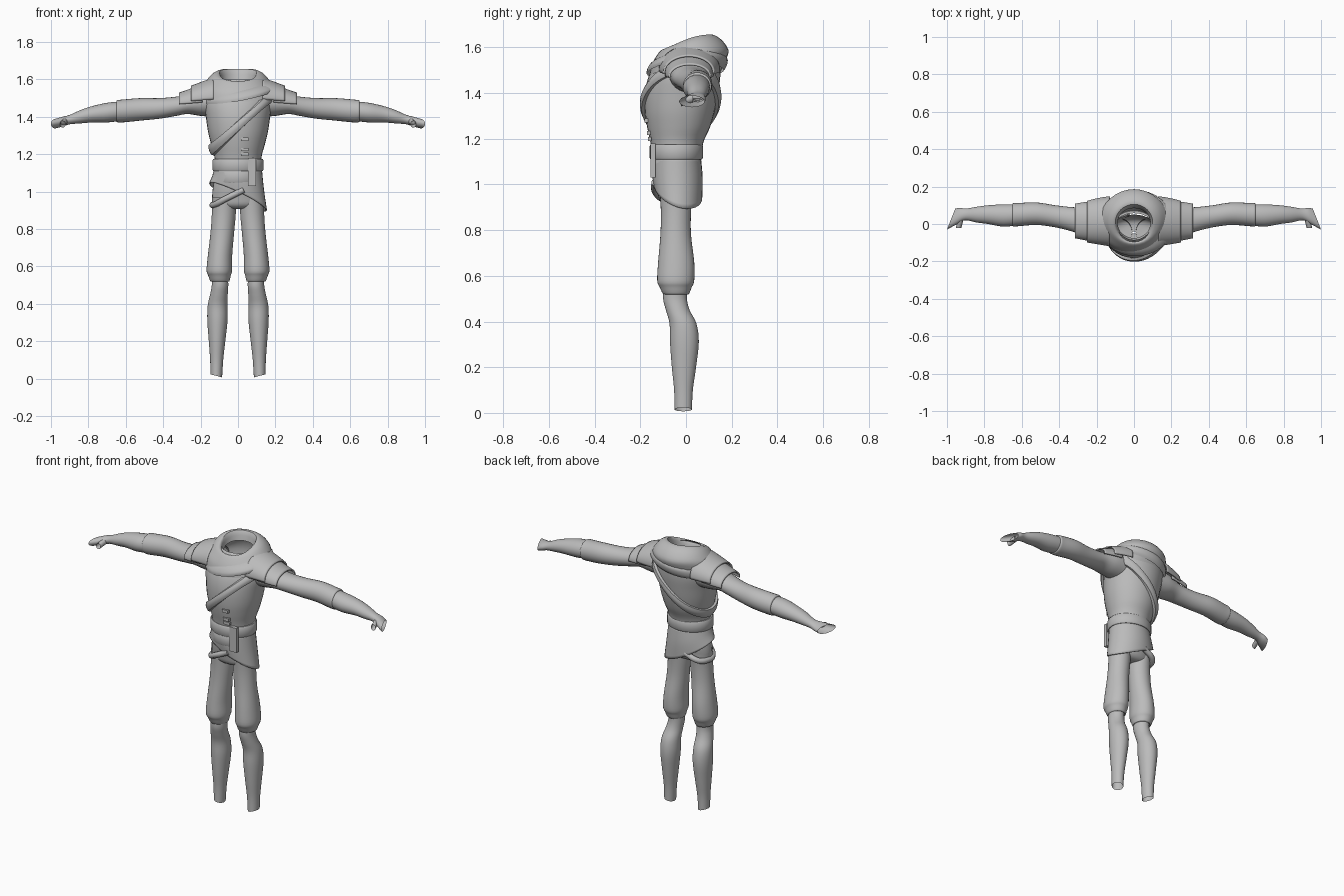
import bpy, bmesh, math
from mathutils import Vector

if "Cube" in bpy.data.objects:
    bpy.data.objects.remove(bpy.data.objects["Cube"])

N = 32
cloth = bpy.data.materials.new("grey_cloth")
cloth.diffuse_color = (0.5, 0.5, 0.5, 1)
cloth.use_nodes = True
cloth.node_tree.nodes["Principled BSDF"].inputs["Base Color"].default_value = cloth.diffuse_color


def finish(ob, angle=40):
    ob.data.materials.append(cloth)
    bpy.ops.object.select_all(action='DESELECT')
    ob.select_set(True)
    bpy.context.view_layer.objects.active = ob
    bpy.ops.object.shade_smooth_by_angle(angle=math.radians(angle))
    return ob


def skin(name, rows, closed=True, loop=False, thick=0):
    """Bridge rows of points into one surface."""
    bm = bmesh.new()
    vs = [[bm.verts.new(p) for p in r] for r in rows]
    n = len(rows[0])
    for i in range(len(rows) if loop else len(rows) - 1):
        a, b = vs[i], vs[(i + 1) % len(rows)]
        for j in range(n if closed else n - 1):
            k = (j + 1) % n
            bm.faces.new((a[j], a[k], b[k], b[j]))
    bmesh.ops.recalc_face_normals(bm, faces=bm.faces)
    me = bpy.data.meshes.new(name)
    bm.to_mesh(me)
    bm.free()
    ob = bpy.data.objects.new(name, me)
    bpy.context.collection.objects.link(ob)
    if thick:
        m = ob.modifiers.new("thickness", 'SOLIDIFY')
        m.thickness, m.offset = thick, 0
    return finish(ob)


def smooth(keys, steps=4):
    """Catmull-Rom interpolation of key tuples."""
    out = []
    for i in range(len(keys) - 1):
        p = [keys[max(0, min(len(keys) - 1, i + d))] for d in (-1, 0, 1, 2)]
        for s in range(steps):
            t = s / steps
            out.append(tuple(0.5 * (2 * b + (c - a) * t + (2 * a - 5 * b + 4 * c - d) * t * t
                                    + (3 * b - a - 3 * c + d) * t ** 3) for a, b, c, d in zip(*p)))
    return out + [keys[-1]]


def ring(hw, yf, yb, zf, zs, zb, tilt=0, cx=0):
    """Oval around z with its own front, side and back heights."""
    pts = []
    for j in range(N):
        c, s = math.cos(math.tau * j / N), math.sin(math.tau * j / N)
        z = zs + s * (zb - zf) / 2 + s * s * ((zb + zf) / 2 - zs) + tilt * c
        pts.append((cx + hw * c, (yf + yb) / 2 + (yb - yf) / 2 * s, z))
    return pts


def flat(z, yf, yb, hw, cx=0):
    return ring(hw, yf, yb, z, z, z, 0, cx)


def limb_ring(x, y0, y1, z0, z1, skew, side, a0=0, a1=math.tau, n=24):
    """Oval around x, for arms and shoulder caps."""
    count = n if a1 - a0 > 6 else n + 1
    pts = []
    for j in range(count):
        a = a0 + (a1 - a0) * j / n
        pts.append((side * (x - skew * math.cos(a)), (y0 + y1) / 2 + (y1 - y0) / 2 * math.cos(a),
                    (z0 + z1) / 2 + (z1 - z0) / 2 * math.sin(a)))
    return pts


# torso: height, front, back, half width
torso = smooth([(1.08, -.14, .06, .122), (1.18, -.155, .075, .125), (1.25, -.17, .105, .143),
                (1.32, -.18, .125, .16), (1.40, -.18, .14, .172), (1.47, -.165, .15, .182),
                (1.53, -.135, .15, .172), (1.58, -.10, .135, .13), (1.60, -.085, .11, .10)])
skin("tunic_torso", [flat(*r) for r in torso])


def torso_point(a, z, off):
    for r, q in zip(torso, torso[1:]):
        if z <= q[0]:
            break
    t = max(0, min(1, (z - r[0]) / (q[0] - r[0])))
    _, yf, yb, hw = [u + (v - u) * t for u, v in zip(r, q)]
    return ((hw + off) * math.cos(a), (yf + yb) / 2 + ((yb - yf) / 2 + off) * math.sin(a), z)


# diagonal strap from the left shoulder to the right hip
strap = [[] for _ in range(6)]
for j in range(64):
    a = math.tau * j / 64
    lo, hi = 1.1, 1.6
    for _ in range(30):
        mid = (lo + hi) / 2
        lo, hi = (mid, hi) if mid < 1.35 + .94 * torso_point(a, mid, 0)[0] else (lo, mid)
    for row, (dz, off) in zip(strap, ((-.03, 0), (-.027, .014), (-.01, .02), (.01, .02), (.027, .014), (.03, 0))):
        row.append(torso_point(a, lo + dz, off))
skin("chest_strap", strap, loop=True)

# cowl: half width, front, back, then front, side and back heights
cowl = [(.195, -.16, .15, 1.48, 1.51, 1.49), (.19, -.15, .175, 1.525, 1.56, 1.545),
        (.168, -.128, .185, 1.565, 1.595, 1.59), (.135, -.105, .15, 1.59, 1.63, 1.638),
        (.10, -.09, .105, 1.575, 1.635, 1.655), (.088, -.075, .085, 1.53, 1.58, 1.60)]
skin("cowl", [ring(*r) for r in smooth(cowl)])
# draped fold lying over the left shoulder
skin("cowl_fold", [ring(*r) for r in smooth([
    (.195, -.172, .165, 1.485, 1.505, 1.50, .035, .01), (.20, -.17, .178, 1.505, 1.525, 1.52, .035, .01),
    (.185, -.152, .182, 1.53, 1.55, 1.55, .03, .005), (.16, -.12, .16, 1.55, 1.575, 1.57, .02, 0)])])

# belts: stepped bands around the waist
for name, z0, z1, out in (("upper_belt", 1.11, 1.175, .012), ("lower_belt", 1.045, 1.112, .004)):
    rows = [flat(z, -.143 - o, .058 + o, .12 + o)
            for z, o in ((z0, 0), (z0, out), (z0 + .008, out + .005), (z1 - .008, out + .005), (z1, out), (z1, 0))]
    skin(name, rows)

# slanted skirt and the hips beneath it
skin("tunic_skirt", [ring(*r) for r in smooth([
    (.125, -.148, .062, 1.12, 1.12, 1.12, 0), (.136, -.147, .07, 1.055, 1.045, 1.03, -.035),
    (.152, -.138, .068, 1.0, .972, .94, -.072)])], thick=.006)
skin("trouser_hips", [flat(*r) for r in smooth([
    (1.1, -.135, .05, .12), (1.03, -.135, .05, .133), (.97, -.125, .042, .138),
    (.93, -.115, .03, .13), (.91, -.09, .005, .08), (.908, -.05, -.04, .01)])])


def box(name, loc, size, rot=0):
    bpy.ops.mesh.primitive_cube_add(size=1, location=loc, rotation=(rot, 0, 0))
    ob = bpy.context.object
    ob.name, ob.scale = name, size
    m = ob.modifiers.new("soft_edges", 'BEVEL')
    m.width, m.segments = .004, 2
    finish(ob)


# belt tail and buttons
box("belt_tail", (.075, -.145, 1.105), (.045, .022, .15))
for z in (1.20, 1.225, 1.28):
    y = torso_point(-math.pi / 2, z, 0)[1]
    box("button", (.037, y + .001, z), (.04, .016, .018))


def tube(name, pts, r):
    cu = bpy.data.curves.new(name, 'CURVE')
    cu.dimensions, cu.bevel_depth, cu.bevel_resolution = '3D', r, 3
    cu.resolution_u, cu.use_fill_caps = 6, True
    sp = cu.splines.new('BEZIER')
    sp.bezier_points.add(len(pts) - 1)
    for b, p in zip(sp.bezier_points, pts):
        b.co = p
        b.handle_left_type = b.handle_right_type = 'AUTO'
    ob = bpy.data.objects.new(name, cu)
    bpy.context.collection.objects.link(ob)
    bpy.context.view_layer.objects.active = ob
    ob.select_set(True)
    cu.materials.append(cloth)


# strap hanging on the right hip
tube("hip_strap", [(.03, -.135, 1.01), (-.06, -.13, .965), (-.125, -.08, .93), (-.134, -.02, .93),
                   (-.11, .035, .94), (-.03, .055, .975)], .017)

for side, tag in ((1, "left"), (-1, "right")):
    # trouser leg with gathered cuff: height, front, back, half width, centre
    skin(tag + "_trouser_leg", [flat(*r[:4], side * r[4]) for r in smooth([
        (.97, -.115, .03, .064, .074), (.88, -.11, .022, .064, .076), (.78, -.112, .022, .063, .084),
        (.66, -.122, .036, .065, .096), (.58, -.126, .036, .068, .10), (.55, -.115, .025, .06, .099),
        (.52, -.10, .012, .05, .097), (.525, -.09, 0, .04, .097)])])
    # stocking, open at the ankle
    skin(tag + "_stocking", [ring(r[3], r[1], r[2], r[0], r[0], r[0], side * r[5], side * r[4]) for r in smooth([
        (.56, -.098, .005, .043, .097, 0), (.50, -.10, .004, .044, .096, 0), (.45, -.088, .016, .047, .102, 0),
        (.39, -.072, .046, .053, .109, 0), (.31, -.07, .056, .054, .11, 0), (.20, -.062, .044, .044, .112, 0),
        (.10, -.052, .03, .035, .114, 0), (.015, -.05, .026, .031, .116, .008)])])
    # sleeve and forearm wrap: along arm, front, back, bottom, top, skew
    skin(tag + "_sleeve", [limb_ring(*r, side) for r in smooth([
        (.13, -.075, .10, 1.40, 1.565, 0), (.20, -.07, .10, 1.405, 1.55, 0), (.27, -.06, .09, 1.415, 1.52, 0),
        (.33, -.04, .09, 1.405, 1.508, 0), (.42, -.018, .10, 1.39, 1.50, 0), (.52, -.005, .115, 1.38, 1.50, 0),
        (.62, -.012, .112, 1.37, 1.492, 0), (.648, -.012, .11, 1.373, 1.488, 0), (.65, .01, .09, 1.39, 1.47, 0)])])
    skin(tag + "_glove", [limb_ring(*r, side) for r in smooth([
        (.63, -.008, .105, 1.378, 1.482, 0), (.70, -.014, .105, 1.37, 1.475, 0), (.78, 0, .10, 1.37, 1.457, 0),
        (.84, .008, .092, 1.365, 1.437, 0), (.90, .02, .083, 1.36, 1.41, .004), (.94, -.002, .086, 1.347, 1.40, .008),
        (.978, -.03, .082, 1.338, 1.388, .022)])])
    # open thumb stub
    a, b = Vector((side * .925, .03, 1.378)), Vector((side * .938, -.022, 1.36))
    rows = []
    for t in range(4):
        p = a.lerp(b, t / 3)
        rows.append([(p.x + .015 * math.cos(math.tau * j / 16), p.y, p.z + .018 * math.sin(math.tau * j / 16))
                     for j in range(16)])
    skin(tag + "_thumb", rows)
    # overlapping shoulder caps
    for k, keys in enumerate(([(.19, -.09, .12, 1.40, 1.572, 0), (.25, -.085, .115, 1.41, 1.548, 0),
                               (.315, -.072, .105, 1.42, 1.525, 0)],
                              [(.13, -.115, .145, 1.40, 1.605, 0), (.19, -.105, .135, 1.41, 1.585, 0),
                               (.25, -.095, .12, 1.42, 1.562, 0)])):
        skin(f"{tag}_shoulder_cap_{k + 1}",
             [limb_ring(*r, side, -.1, math.pi + .1) for r in smooth(keys)], closed=False, thick=.008)
